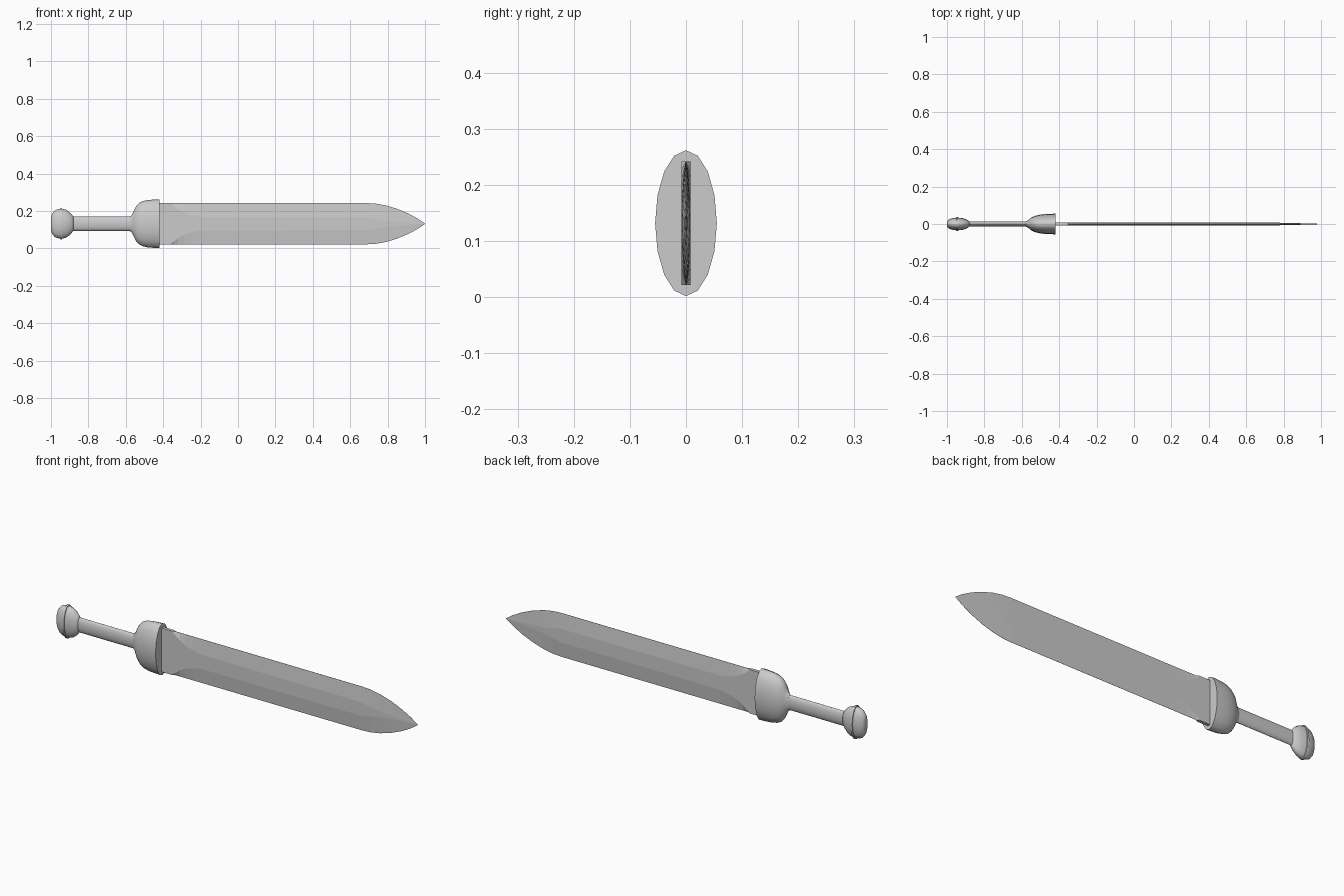
import bpy, bmesh, math

if "Cube" in bpy.data.objects:
    bpy.data.objects.remove(bpy.data.objects["Cube"])

CZ = 0.132  # height of the long axis

steel = bpy.data.materials.new("plain grey")
steel.use_nodes = True
grey = (0.6, 0.6, 0.6, 1)
steel.diffuse_color = grey
steel.node_tree.nodes["Principled BSDF"].inputs["Base Color"].default_value = grey


def loft(name, rings, smooth_angle):
    """Skin a list of equal-length point rings and cap both ends."""
    bm = bmesh.new()
    rows = [[bm.verts.new(p) for p in ring] for ring in rings]
    n = len(rows[0])
    for a, b in zip(rows, rows[1:]):
        for i in range(n):
            j = (i + 1) % n
            bm.faces.new((a[i], a[j], b[j], b[i]))
    bm.faces.new(rows[0][::-1])
    bm.faces.new(rows[-1])
    bmesh.ops.remove_doubles(bm, verts=bm.verts, dist=0.00002)
    bmesh.ops.recalc_face_normals(bm, faces=bm.faces)
    mesh = bpy.data.meshes.new(name)
    bm.to_mesh(mesh)
    bm.free()
    mesh.materials.append(steel)
    ob = bpy.data.objects.new(name, mesh)
    bpy.context.collection.objects.link(ob)
    bpy.ops.object.select_all(action='DESELECT')
    ob.select_set(True)
    bpy.context.view_layer.objects.active = ob
    if smooth_angle:
        bpy.ops.object.shade_smooth_by_angle(angle=math.radians(smooth_angle))
    return ob


def oval(name, profile, sides=16):
    """Elliptical sections along x: (x, half depth, half height)."""
    rings = [[(x, ry * math.sin(math.tau * i / sides),
               CZ + rz * math.cos(math.tau * i / sides)) for i in range(sides)]
             for x, ry, rz in profile]
    return loft(name, rings, 55)


# Rounded pommel with a raised band
oval("pommel", [
    (-1.0, 0.014, 0.036), (-0.995, 0.02, 0.052), (-0.982, 0.028, 0.069),
    (-0.966, 0.032, 0.077), (-0.95, 0.034, 0.079), (-0.95, 0.038, 0.085),
    (-0.941, 0.038, 0.085), (-0.941, 0.034, 0.08), (-0.92, 0.032, 0.075),
    (-0.902, 0.027, 0.063), (-0.888, 0.02, 0.048), (-0.88, 0.014, 0.037)])

# Straight oval grip
oval("grip", [(-0.89, 0.014, 0.038), (-0.56, 0.014, 0.038)])

# Bell-shaped guard, flat on the blade side
oval("guard", [
    (-0.578, 0.014, 0.039), (-0.568, 0.019, 0.046), (-0.558, 0.027, 0.066),
    (-0.546, 0.036, 0.092), (-0.53, 0.043, 0.11), (-0.508, 0.049, 0.121),
    (-0.48, 0.053, 0.127), (-0.45, 0.0545, 0.129), (-0.42, 0.055, 0.13)])

# Blade stations: (x, half height, edge half depth, flat half height, flat half depth)
T = 0.008
stations = [
    (-0.43, 0.11, T, 0.109, T), (-0.36, 0.11, T, 0.109, T),
    (-0.345, 0.11, 0.0004, 0.096, T), (-0.32, 0.11, 0.0004, 0.077, T),
    (-0.29, 0.11, 0.0004, 0.06, T), (-0.25, 0.11, 0.0004, 0.046, T),
    (-0.2, 0.11, 0.0004, 0.036, T), (0.69, 0.11, 0.0004, 0.034, T),
    (0.74, 0.107, 0.0004, 0.024, 0.0075), (0.79, 0.098, 0.0004, 0.015, 0.0065),
    (0.85, 0.08, 0.0004, 0.009, 0.005), (0.91, 0.055, 0.0004, 0.005, 0.0035),
    (0.96, 0.028, 0.0004, 0.002, 0.002), (1.0, 0.001, 0.0004, 0.0005, 0.0005)]
rings = []
for x, h, e, f, t in stations:
    half = [(e, h), (t, f), (t, -f), (e, -h)]
    section = half + [(-y, z) for y, z in reversed(half)]
    rings.append([(x, y, CZ + z) for y, z in section])
loft("blade", rings, 0)
